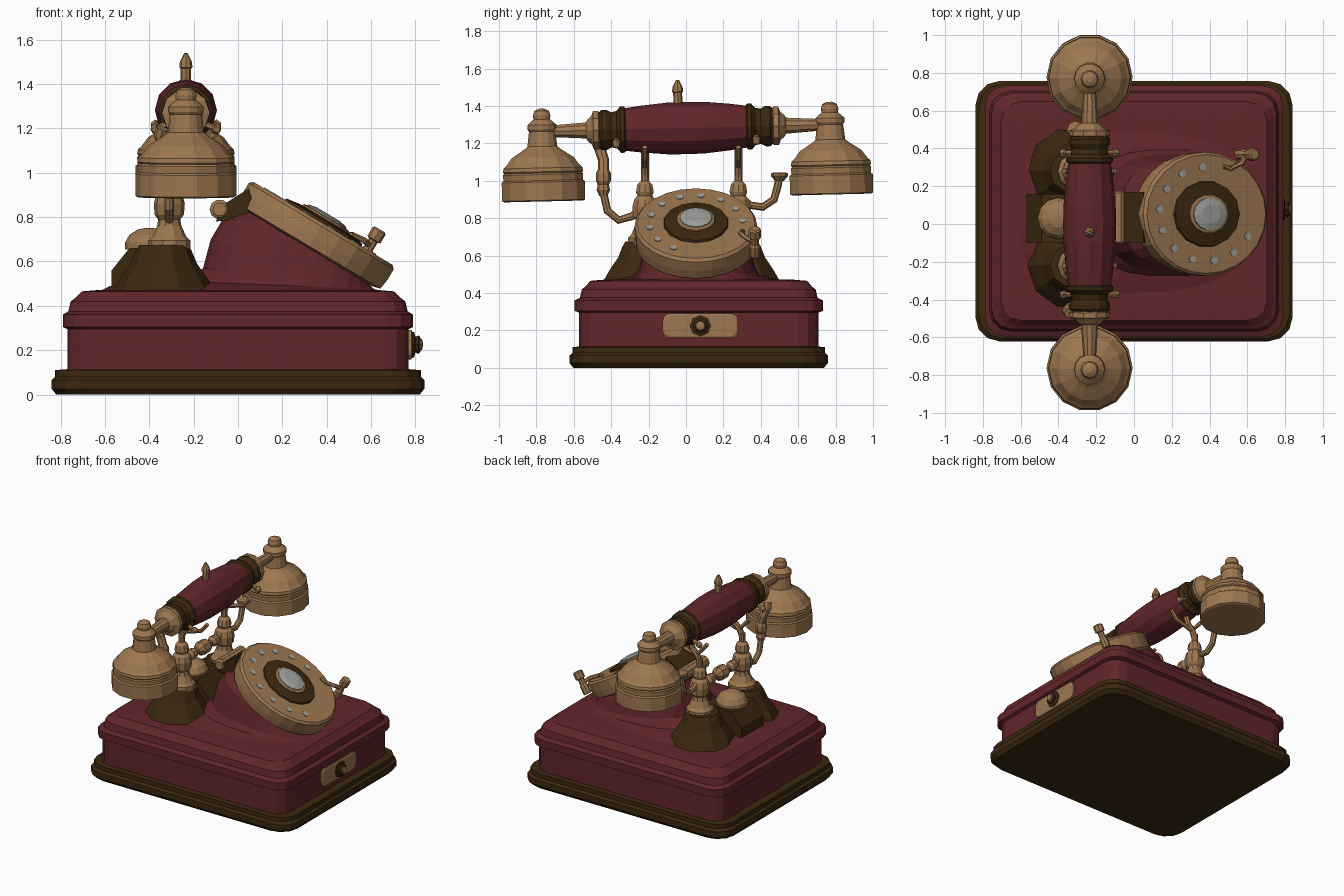
import bpy, bmesh, math
from mathutils import Vector, Matrix

if "Cube" in bpy.data.objects:
    bpy.data.objects.remove(bpy.data.objects["Cube"])

def material(name, col):
    m = bpy.data.materials.new(name)
    m.diffuse_color = (*col, 1)
    m.use_nodes = True
    m.node_tree.nodes["Principled BSDF"].inputs["Base Color"].default_value = m.diffuse_color
    return m

RED = material("dark red", (0.12, 0.019, 0.023))
TAN = material("aged brass", (0.34, 0.185, 0.08))
BROWN = material("dark brown", (0.044, 0.021, 0.005))
GREY = material("pale grey", (0.36, 0.37, 0.35))

def loft(name, rings, mat, xf=Matrix()):
    """Skin a list of equal-length point rings and cap both ends."""
    bm = bmesh.new()
    vs = [[bm.verts.new(xf @ Vector(p)) for p in r] for r in rings]
    n = len(vs[0])
    for a, b in zip(vs, vs[1:]):
        for i in range(n):
            j = (i + 1) % n
            bm.faces.new((a[i], a[j], b[j], b[i]))
    bm.faces.new(vs[0][::-1])
    bm.faces.new(vs[-1])
    bmesh.ops.recalc_face_normals(bm, faces=bm.faces)
    me = bpy.data.meshes.new(name)
    bm.to_mesh(me)
    bm.free()
    me.materials.append(mat)
    ob = bpy.data.objects.new(name, me)
    bpy.context.collection.objects.link(ob)
    return ob

def circle(r, z, n):
    return [(r * math.cos(2 * math.pi * i / n), r * math.sin(2 * math.pi * i / n), z) for i in range(n)]

def lathe(name, profile, mat, xf=Matrix(), n=12):
    """profile: (radius, height) pairs about local z."""
    return loft(name, [circle(max(r, 0.002), z, n) for r, z in profile], mat, xf)

def tube(name, pts, r, mat, n=8):
    pts = [Vector(p) for p in pts]
    rings = []
    for i, p in enumerate(pts):
        d = pts[min(i + 1, len(pts) - 1)] - pts[max(i - 1, 0)]
        side = d.cross(Vector((1, 0, 0)))
        if side.length < 1e-4:
            side = d.cross(Vector((0, 1, 0)))
        u = side.normalized()
        v = d.normalized().cross(u)
        rings.append([p + r * (u * c + v * s) for c, s, _ in circle(1, 0, n)])
    return loft(name, rings, mat)

def round_rect(hx, hy, z, rad, cy=0.0, seg=3):
    pts = []
    for k, (sx, sy) in enumerate(((1, 1), (-1, 1), (-1, -1), (1, -1))):
        for i in range(seg + 1):
            a = math.pi / 2 * (k + i / seg)
            pts.append((sx * (hx - rad) + rad * math.cos(a), cy + sy * (hy - rad) + rad * math.sin(a), z))
    return pts

def prism(name, xz, y0, y1, mat):
    return loft(name, [[(x, y, z) for x, z in xz] for y in (y0, y1)], mat)

T = Matrix.Translation
CY = 0.068

# Plinth and stepped red case
loft("plinth", [round_rect(hx, hy, z, .13, CY) for hx, hy, z in (
    (.82, .67, 0), (.84, .69, .025), (.84, .69, .065), (.825, .675, .08), (.825, .675, .11), (.76, .63, .115))], BROWN)
loft("case", [round_rect(hx, hy, z, .11, CY) for hx, hy, z in (
    (.77, .64, .1), (.77, .64, .295), (.79, .665, .305), (.79, .665, .36), (.765, .635, .375),
    (.755, .625, .42), (.735, .605, .435), (.705, .58, .465), (.62, .5, .472))], RED)

# Red mound sweeping up to the dial
def tilted_ring(xl, zl, xr, zr, w, n=24):
    pts = []
    for i in range(n):
        a = 2 * math.pi * (i + .5) / n
        c, s = math.cos(a), math.sin(a)
        c, s = (math.copysign(abs(t) ** .7, t) for t in (c, s))
        f = (c + 1) / 2
        pts.append((xl + (xr - xl) * f, .06 + w * s, zl + (zr - zl) * f))
    return pts

loft("mound", [tilted_ring(*r) for r in (
    (-.64, .46, .67, .455, .48), (-.58, .49, .64, .47, .4), (-.24, .51, .62, .475, .335), (-.16, .57, .61, .48, .31),
    (-.125, .7, .605, .485, .295), (-.06, .81, .6, .49, .28), (.02, .84, .6, .495, .26))], RED)

# Dial: local z along the tilted face normal, stretched down the slope
dial = T((.383, .053, .772)) @ Matrix.Rotation(math.radians(30.8), 4, 'Y')
oval = dial @ Matrix.Diagonal((1.16, 1, 1, 1))
lathe("dial_disc", ((.29, -.13), (.322, -.12), (.328, -.07), (.328, -.015), (.315, 0)), TAN, oval, 24)
lathe("dial_ring", ((.178, -.01), (.172, .012), (.11, .022)), BROWN, oval, 14)
lathe("dial_bezel", ((.105, 0), (.103, .03), (.09, .034)), TAN, oval, 14)
lathe("dial_centre", ((.09, .02), (.086, .04), (.05, .048)), GREY, oval, 14)
for i in range(10):
    a = math.radians(95 + 26.3 * i)
    lathe("finger_hole", ((.019, -.004), (.019, .004)), GREY,
          oval @ T((.25 * math.cos(a), .25 * math.sin(a), 0)), 8)

# Finger stop beside the dial
stop = dial @ T((.235, .315, 0))
lathe("stop_post", ((.028, -.06), (.028, .0), (.022, .01), (.022, .05), (.034, .055), (.034, .1), (.026, .108)), TAN, stop, 8)
tube("stop_arm", [dial @ Vector(p) for p in ((.235, .315, .02), (.2, .27, .03), (.14, .24, .022), (.1, .25, .012))], .014, TAN, 6)

# Roller and block behind the dial
prism("dial_block", ((-.1, .78), (-.06, .86), (.05, .93), (.08, .8)), -.1, .17, BROWN)
lathe("roller", ((.03, -.14), (.045, -.13), (.045, .13), (.03, .14)), TAN,
      T((-.083, .035, .835)) @ Matrix.Rotation(math.pi / 2, 4, 'X'), 10)

# Central saddle with brass dome
prism("saddle", ((-.57, .46), (-.57, .56), (-.49, .66), (-.27, .67), (-.15, .54), (-.13, .46)), -.1, .16, BROWN)
lathe("saddle_dome", ((.11, 0), (.11, .03), (.09, .065), (.05, .09), (.02, .095)), TAN, T((-.4, .03, .655)))

# Two cradle posts on flared brown feet
for y, sgn in ((-.22, -1), (.28, 1)):
    lathe("post_foot", ((.235, .46), (.2, .52), (.15, .59), (.125, .65), (.11, .675)), BROWN, T((-.335, y, 0)), 10)
    lathe("cradle_post", ((.095, .66), (.095, .695), (.075, .715), (.055, .76), (.05, .79), (.066, .81), (.07, .86),
                          (.06, .9), (.042, .92), (.05, .94), (.042, .98), (.022, 1.0), (.022, 1.06)), TAN, T((-.31, y, 0)), 10)
    tube("post_stem", ((-.31, y, 1.03), (-.29, y, 1.08), (-.25, y, 1.12), (-.235, y, 1.17)), .021, TAN)
    for dx in (-.085, .085):
        tube("post_prong", ((-.28, y, 1.08), (-.235 + dx, y, 1.12), (-.235 + 1.6 * dx, y, 1.18)), .015, TAN, 6)

# Crossbar between the posts
along_y = T((-.31, .03, .86)) @ Matrix.Rotation(-math.pi / 2, 4, 'X')
half = ((.02, .25), (.02, .17), (.038, .15), (.038, .11), (.02, .09), (.02, .07), (.05, .035))
lathe("crossbar", [(r, -z) for r, z in half] + [(r, z) for r, z in half[::-1]], TAN, along_y, 8)

# Curled side hooks
tube("left_hook", ((-.31, -.22, .86), (-.31, -.29, .81), (-.31, -.36, .79), (-.31, -.42, .84), (-.31, -.44, .93)), .021, TAN)
lathe("left_hook_vase", ((.022, .92), (.036, .95), (.03, .98), (.04, 1.0), (.04, 1.04), (.025, 1.07)), TAN, T((-.31, -.442, 0)), 8)
tube("left_hook_tip", ((-.31, -.442, 1.05), (-.33, -.44, 1.11), (-.35, -.46, 1.17), (-.34, -.47, 1.2)), .03, TAN)
tube("right_hook", ((-.31, .28, .93), (-.31, .34, .87), (-.31, .41, .86), (-.31, .47, .9), (-.31, .49, .97), (-.31, .5, 1.03)), .021, TAN)
lathe("right_hook_cup", ((.024, 1.0), (.045, 1.025), (.045, 1.04), (.03, 1.045)), TAN, T((-.31, .5, 0)), 8)

# Handset: local origin on the grip axis, slightly tilted
hand = T((-.235, 0, 1.282)) @ Matrix.Rotation(.024, 4, 'X')
axis = hand @ Matrix.Rotation(-math.pi / 2, 4, 'X')
lathe("handset_grip", ((.112, -.34), (.125, -.24), (.138, -.1), (.14, 0), (.138, .1), (.125, .23), (.112, .325)), RED, axis, 12)
lathe("grip_finial", ((.024, .12), (.024, .19), (.03, .195), (.027, .22), (.008, .258)), TAN, hand @ T((0, -.04, 0)), 8)
EAR = ((.215, -.374), (.228, -.368), (.228, -.27), (.218, -.262), (.22, -.23), (.214, -.222), (.22, -.215), (.216, -.195),
       (.2, -.18), (.17, -.14), (.1, -.095), (.082, -.08), (.072, .0), (.08, .012), (.08, .035), (.045, .065),
       (.048, .085), (.04, .11), (.015, .122))
for sgn, side in ((-1, "left"), (1, "right")):
    flip = axis if sgn > 0 else hand @ Matrix.Rotation(math.pi / 2, 4, 'X')
    lathe(side + "_collar", ((.11, .32), (.124, .33), (.124, .35), (.1, .37), (.094, .4), (.108, .425), (.108, .45), (.09, .47)), BROWN, flip, 12)
    lathe(side + "_flange", ((.085, .455), (.108, .468), (.108, .495), (.08, .505), (.062, .525), (.045, .535), (.034, .7), (.034, .77)), TAN, flip, 10)
    lathe(side + "_earpiece", EAR, TAN, hand @ T((0, sgn * .77, 0)), 14)
    for sx in (-1, 1):
        knob = hand @ T((sx * .09, sgn * .375, -.055)) @ Matrix.Rotation(sx * math.radians(115), 4, 'Y')
        lathe(side + "_collar_knob", ((.014, 0), (.014, .035), (.024, .042), (.02, .066), (.008, .072)), TAN, knob, 6)

# Drawer plate and pull on the right side
east = T((.77, .077, .225)) @ Matrix.Rotation(math.pi / 2, 4, 'Y')
loft("drawer_plate", [round_rect(hx, hy, z, .04) for hx, hy, z in ((.066, .202, -.01), (.066, .202, .012), (.058, .194, .017))], TAN, east)
lathe("drawer_pull", ((.058, .01), (.058, .024), (.035, .03), (.042, .045), (.03, .054)), BROWN, east, 8)
lathe("pull_tip", ((.03, .05), (.024, .06), (.008, .064)), TAN, east, 8)
